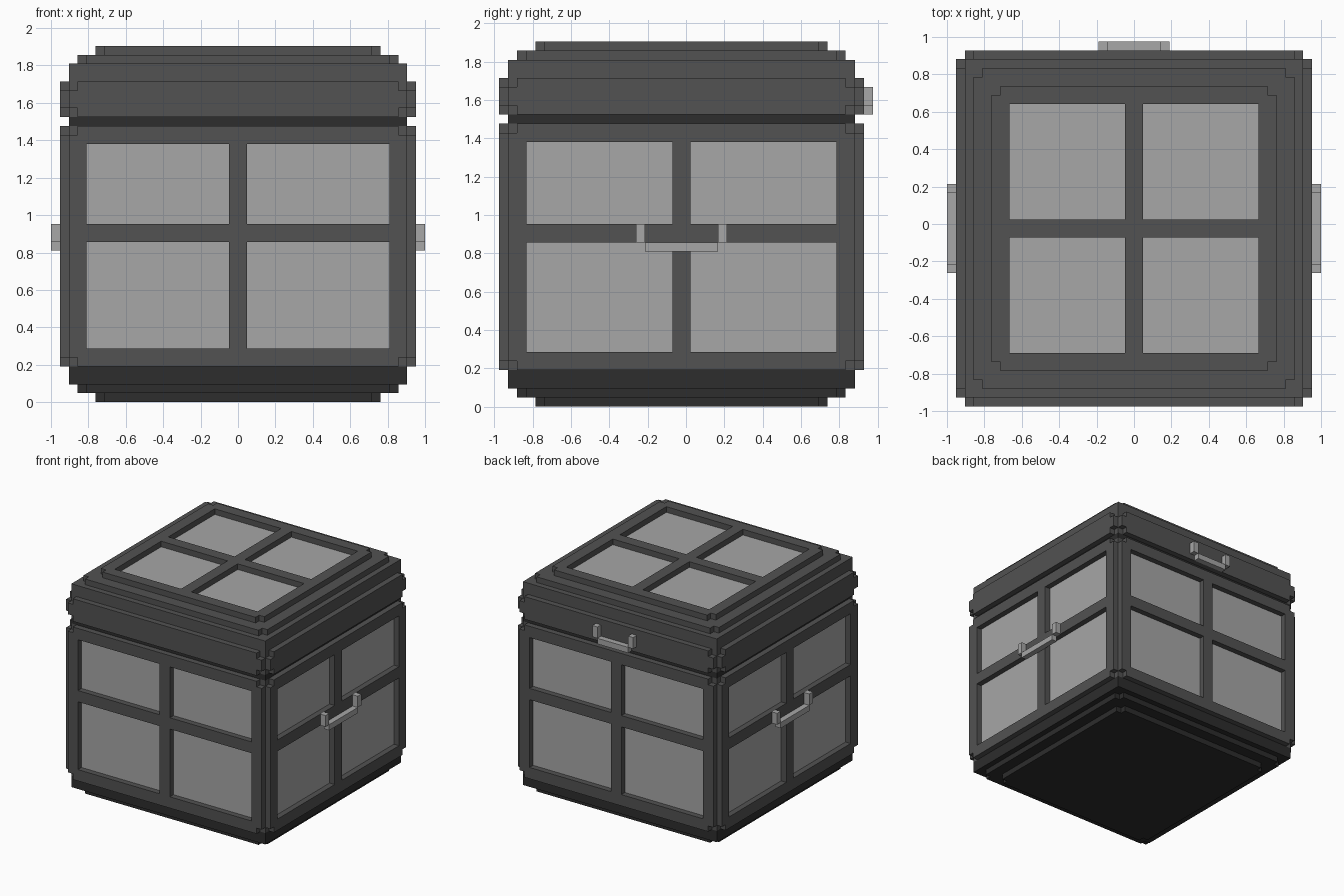
import bpy
import bmesh
import math
from mathutils import Matrix, Vector

if "Cube" in bpy.data.objects:
    bpy.data.objects.remove(bpy.data.objects["Cube"], do_unlink=True)

U = 2 / 42  # one block step; all sizes below are counted in steps
CENTRE = Matrix.Translation((0, -0.5 * U, 0))


def material(name, v):
    m = bpy.data.materials.new(name)
    m.use_nodes = True
    m.diffuse_color = (v, v, v, 1)
    m.node_tree.nodes["Principled BSDF"].inputs["Base Color"].default_value = (v, v, v, 1)
    return m


FRAME = material("dark grey frame", 0.085)
DARK = material("charcoal base", 0.026)
PANE = material("light grey pane", 0.385)


def add_object(name, bm, mat, matrix):
    mesh = bpy.data.meshes.new(name)
    bm.to_mesh(mesh)
    bm.free()
    mesh.materials.append(mat)
    ob = bpy.data.objects.new(name, mesh)
    ob.matrix_world = matrix
    bpy.context.collection.objects.link(ob)
    return ob


def boxes(name, bounds, mat, matrix=CENTRE):
    """One object from boxes given as (x0, x1, y0, y1, z0, z1)."""
    bm = bmesh.new()
    for b in bounds:
        lo, hi = Vector(b[0::2]) * U, Vector(b[1::2]) * U
        bmesh.ops.create_cube(bm, size=1, matrix=Matrix.Translation((lo + hi) / 2)
                              @ Matrix.Diagonal((*(hi - lo), 1)))
    return add_object(name, bm, mat, matrix)


def core(name, half, z0, z1, mat):
    return boxes(name, [(-half, half, -half, half, z0, z1)], mat)


def plate(name, us, vs, holes, mat, matrix):
    """Plate one step thick, cut on a grid, without its corner cells or holes."""
    bm = bmesh.new()
    nu, nv = len(us) - 1, len(vs) - 1
    verts = {}
    for i in range(nu):
        for j in range(nv):
            corner = i in (0, nu - 1) and j in (0, nv - 1)
            if corner or (i, j) in holes:
                continue
            ring = []
            for a, b in ((i, j), (i + 1, j), (i + 1, j + 1), (i, j + 1)):
                if (a, b) not in verts:
                    verts[a, b] = bm.verts.new((us[a] * U, vs[b] * U, 0))
                ring.append(verts[a, b])
            bm.faces.new(ring)
    ob = add_object(name, bm, mat, matrix)
    mod = ob.modifiers.new("thickness", "SOLIDIFY")
    mod.thickness, mod.offset = U, 0
    return ob


def layer(name, us, z0, mat, holes=()):
    m = CENTRE @ Matrix.Translation((0, 0, (z0 + 0.5) * U))
    return plate(name, us, us, holes, mat, m)


def turned(angle):
    return CENTRE @ Matrix.Rotation(math.radians(angle), 4, "Z")


# Stepped base
layer("base_bottom_step", [-16, -15, 15, 16], 0, DARK)
layer("base_middle_step", [-18, -17, 17, 18], 1, DARK)
core("base_top_step", 19, 2, 4, DARK)

# Body core: pane block between two rims, with a groove below the lid
core("body_lower_rim", 19, 4, 5, FRAME)
core("body_panes", 19, 5, 30, PANE)
core("body_upper_rim", 19, 30, 31, FRAME)
core("lid_groove", 19, 31, 32, DARK)
core("lid_core", 19, 32, 38, FRAME)

# Window frames and lid bands on all four sides
windows = {(i, j) for i in (2, 4) for j in (2, 4)}
widths = [-19, -18, -17, -1, 1, 17, 18, 19]
heights = [4, 5, 6, 18, 20, 29, 30, 31]
for side, angle in (("front", 0), ("left", 90), ("back", 180), ("right", 270)):
    m = (turned(angle) @ Matrix.Translation((0, -19.5 * U, 0))
         @ Matrix.Rotation(math.pi / 2, 4, "X"))
    plate(side + "_window_frame", widths, heights,
          {(i, j) for i in (2, 4) for j in (2, 4)}, FRAME, m)
    plate(side + "_lid_band", [-19, -18, 18, 19], [32, 33, 35, 36], (), FRAME, m)

# Stepped lid top with four recessed panes
layer("lid_middle_step", [-18, -17, -14, 14, 17, 18], 38, FRAME, {(2, 2)})
core("lid_panes", 14, 38, 39, PANE)
layer("lid_window_frame", [-16, -15, -14, -1, 1, 14, 15, 16], 39, FRAME, windows)


# Handles: two lugs with a bar hung below them
def handle(name, angle, half, z):
    boxes(name, [(-half - 1, -half, -21, -20, z + 1, z + 3),
                 (half, half + 1, -21, -20, z + 1, z + 3),
                 (-half, half, -21, -20, z, z + 1)], PANE, turned(angle))


handle("left_handle", 90, 4, 17)
handle("right_handle", 270, 4, 17)
handle("lid_back_handle", 180, 3, 32)
